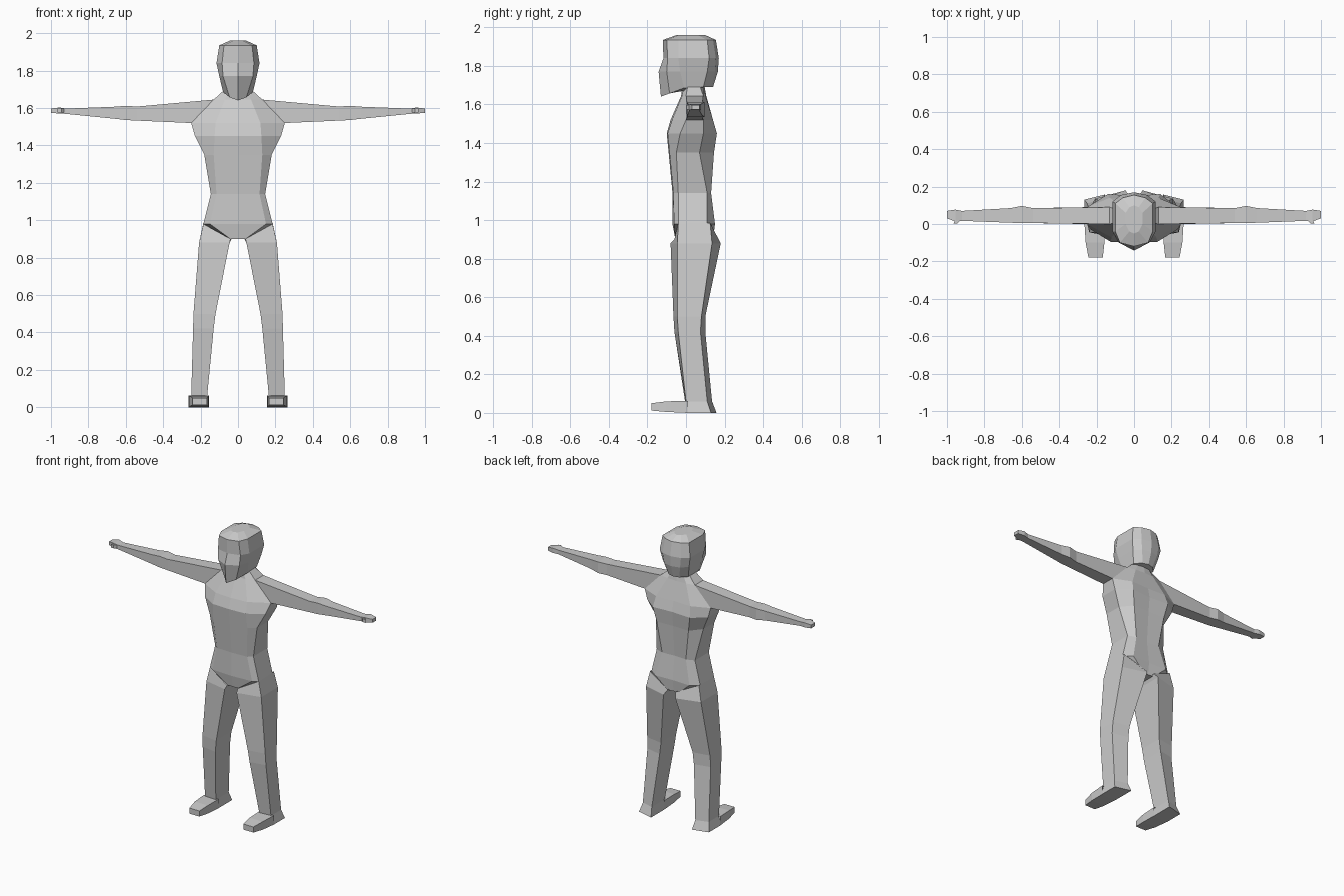
import bpy, bmesh


def loft(name, rings, cap_start=False, cap_end=False, mirror=False, skip=()):
    """Join closed rings of points with flat quads; skip = (ring, side) holes."""
    bm = bmesh.new()
    rows = [[bm.verts.new(p) for p in ring] for ring in rings]
    n = len(rows[0])
    for r in range(len(rows) - 1):
        for i in range(n):
            if (r, i) not in skip:
                j = (i + 1) % n
                bm.faces.new((rows[r][i], rows[r][j], rows[r + 1][j], rows[r + 1][i]))
    if cap_start:
        bm.faces.new(rows[0])
    if cap_end:
        bm.faces.new(rows[-1])
    bmesh.ops.recalc_face_normals(bm, faces=bm.faces)
    me = bpy.data.meshes.new(name)
    bm.to_mesh(me)
    bm.free()
    ob = bpy.data.objects.new(name, me)
    bpy.context.collection.objects.link(ob)
    if mirror:
        ob.modifiers.new("Mirror", 'MIRROR')
    return ob


def body_ring(z, yf, xf, yfc, xs, ysf, ysb, xb, ybc, yb, tilt=0):
    """Symmetric ten-sided section: front, front corner, side band, back corner, back."""
    half = [(xf, yfc), (xs, ysf), (xs, ysb), (xb, ybc)]
    pts = [(0, yf)] + half + [(0, yb)] + [(-x, y) for x, y in reversed(half)]
    return [(x, y, z + tilt * min(y, 0)) for x, y in pts]


def arm_ring(x, y0, y1, z0, z1):
    return [(x, y0, z1), (x, y1, z1), (x, y1, z0), (x, y0, z0)]


# Torso with neck, leaving the shoulder sides open for the arms
loft("torso", [body_ring(*r) for r in (
    (0.90, -.055, .04, -.055, .06, .00, .10, .04, .14, .135),
    (0.98, -.07, .15, -.062, .185, -.04, .11, .13, .15, .145),
    (1.14, -.07, .115, -.065, .145, -.04, .11, .09, .13, .125),
    (1.35, -.09, .13, -.085, .18, -.05, .07, .12, .145, .14),
    (1.45, -.10, .125, -.095, .23, -.03, .09, .14, .16, .15),
    (1.52, -.08, .12, -.072, .25, .00, .09, .13, .14, .135),
    (1.645, -.025, .07, -.02, .13, .00, .09, .07, .10, .105),
    (1.70, -.02, .04, -.01, .07, .01, .07, .04, .09, .095))],
    cap_start=True, skip={(5, 2), (5, 7)})

# Head: pointed chin, centre ridge on the face, shallow crown
loft("head", [body_ring(*r) for r in (
    (1.69, -.13, .045, -.085, .08, -.01, .09, .04, .13, .14, .38),
    (1.77, -.142, .08, -.10, .10, -.03, .11, .06, .15, .165),
    (1.84, -.117, .085, -.095, .115, -.04, .12, .07, .155, .17),
    (1.935, -.12, .075, -.10, .10, -.04, .11, .06, .14, .155),
    (1.96, -.05, .025, -.04, .045, .00, .06, .025, .09, .10))],
    cap_start=True, cap_end=True)

# Arm with elbow, wrist and mitten hand
shoulder = [(.13, 0, 1.645), (.13, .09, 1.645), (.25, .09, 1.52), (.25, 0, 1.52)]
loft("arm", [shoulder] + [arm_ring(*r) for r in (
    (.54, .005, .085, 1.533, 1.608),
    (.60, .005, .097, 1.536, 1.612),
    (.66, .007, .085, 1.543, 1.607),
    (.92, .017, .07, 1.569, 1.597),
    (.955, .014, .077, 1.571, 1.603),
    (1.0, .03, .07, 1.574, 1.597))],
    cap_end=True, mirror=True)

# Thumb
loft("thumb", [[(x0, y, 1.575), (x1, y, 1.575), (x1, y, 1.597), (x0, y, 1.597)]
               for x0, x1, y in ((.925, .955, .022), (.945, .965, .002))],
     cap_end=True, mirror=True)


def leg_ring(z, xi, xo, yfi, yfo, ybi, ybo):
    return [(xi, yfi, z), (xo, yfo, z), (xo, ybo, z), (xi, ybi, z)]


# Leg: slanted top where it meets the hip, flared heel below
hip = [(.04, -.06, .90), (.185, -.04, .98), (.185, .125, .985), (.03, .155, .91)]
loft("leg", [hip] + [leg_ring(*r) for r in (
    (.88, .045, .208, -.08, -.045, .18, .135),
    (.50, .12, .238, -.065, -.045, .10, .08),
    (.42, .13, .24, -.06, -.04, .10, .075),
    (.06, .165, .25, -.005, .00, .135, .11),
    (.00, .155, .265, .00, .00, .158, .13))],
    cap_end=True, mirror=True)

# Foot
loft("foot", [[(x0, y, z0), (x1, y, z0), (x1, y, z1), (x0, y, z1)]
              for x0, x1, y, z0, z1 in ((.155, .265, .01, 0, .062),
                                        (.158, .258, -.10, .005, .06),
                                        (.167, .243, -.18, .012, .05))],
     cap_end=True, mirror=True)
